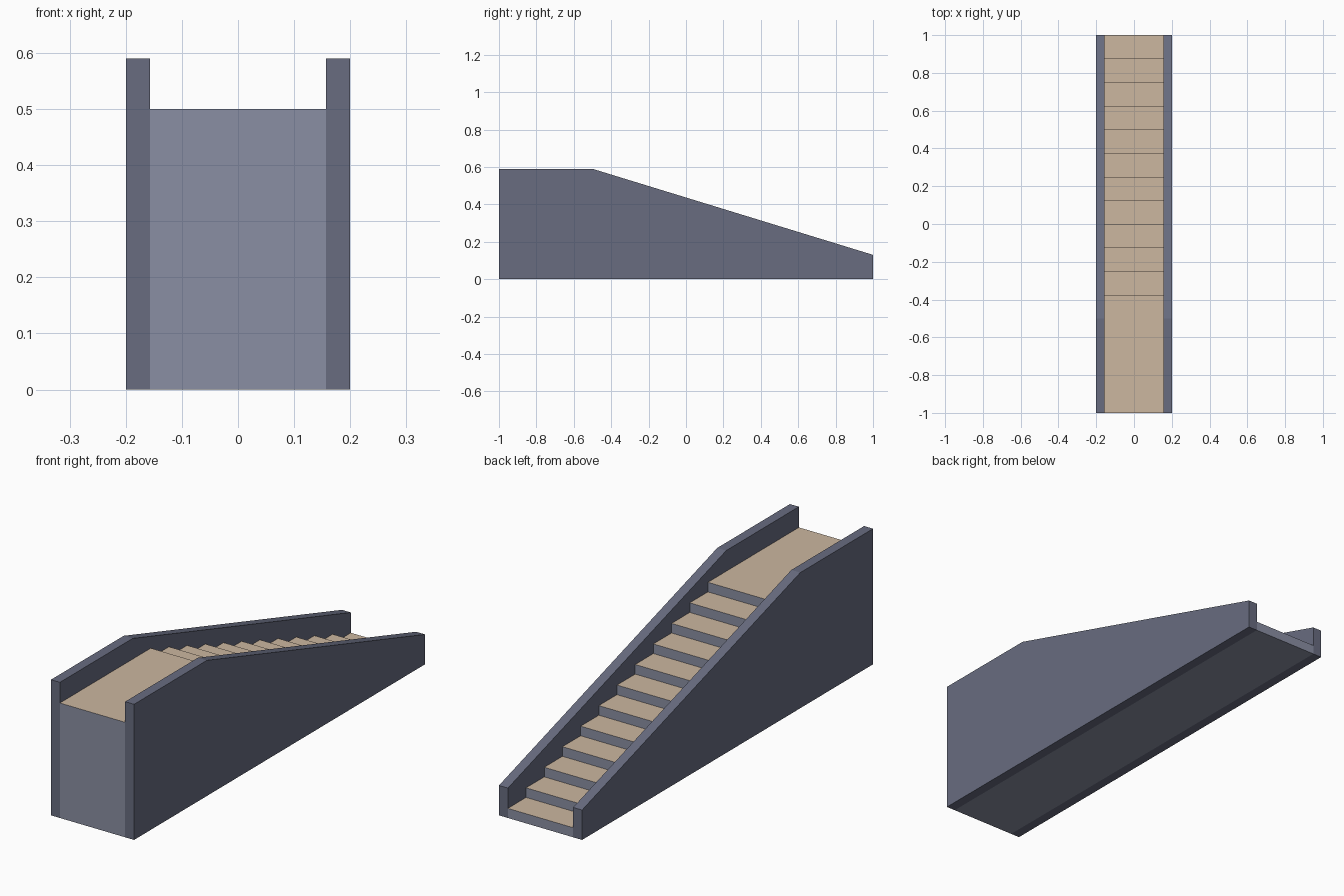
import bpy, bmesh

if "Cube" in bpy.data.objects:
    bpy.data.objects.remove(bpy.data.objects["Cube"])


def material(name, srgb):
    m = bpy.data.materials.new(name)
    lin = [((c / 255 + 0.055) / 1.055) ** 2.4 for c in srgb]
    m.diffuse_color = (*lin, 1)
    m.use_nodes = True
    m.node_tree.nodes["Principled BSDF"].inputs["Base Color"].default_value = m.diffuse_color
    return m


def extrude_profile(name, points, x0, x1, mats):
    """Extrude a closed (y, z) outline from x0 to x1."""
    bm = bmesh.new()
    face = bm.faces.new([bm.verts.new((x0, y, z)) for y, z in points])
    ext = bmesh.ops.extrude_face_region(bm, geom=[face])
    new = [v for v in ext["geom"] if isinstance(v, bmesh.types.BMVert)]
    bmesh.ops.translate(bm, verts=new, vec=(x1 - x0, 0, 0))
    bmesh.ops.recalc_face_normals(bm, faces=bm.faces)
    # upward faces take the second material when there is one
    if len(mats) > 1:
        for f in bm.faces:
            f.material_index = int(f.normal.z > 0.9)
    me = bpy.data.meshes.new(name)
    bm.to_mesh(me)
    bm.free()
    for m in mats:
        me.materials.append(m)
    ob = bpy.data.objects.new(name, me)
    bpy.context.collection.objects.link(ob)
    return ob


wall_mat = material("dark slate", (104, 108, 128))
riser_mat = material("light slate", (138, 143, 163))
tread_mat = material("tan tread", (204, 183, 160))

STEPS, RUN, TOP = 12, 0.125, 0.5
RISE = TOP / STEPS
INNER, OUTER = 0.157, 0.2

# Stair body: steps climb from the back (+y) to the landing at the front
outline = [(-1, 0), (1, 0)]
for i in range(STEPS):
    y = 1 - i * RUN
    z = (i + 1) * RISE
    outline += [(y, z), (y - RUN if i < STEPS - 1 else -1, z)]
extrude_profile("stair_body", outline, -INNER, INNER, [riser_mat, tread_mat])

# Side walls with a sloped top
side = [(-1, 0), (1, 0), (1, 0.13), (-0.5, 0.59), (-1, 0.59)]
for name, s in (("left_wall", -1), ("right_wall", 1)):
    extrude_profile(name, side, s * INNER, s * OUTER, [wall_mat])
